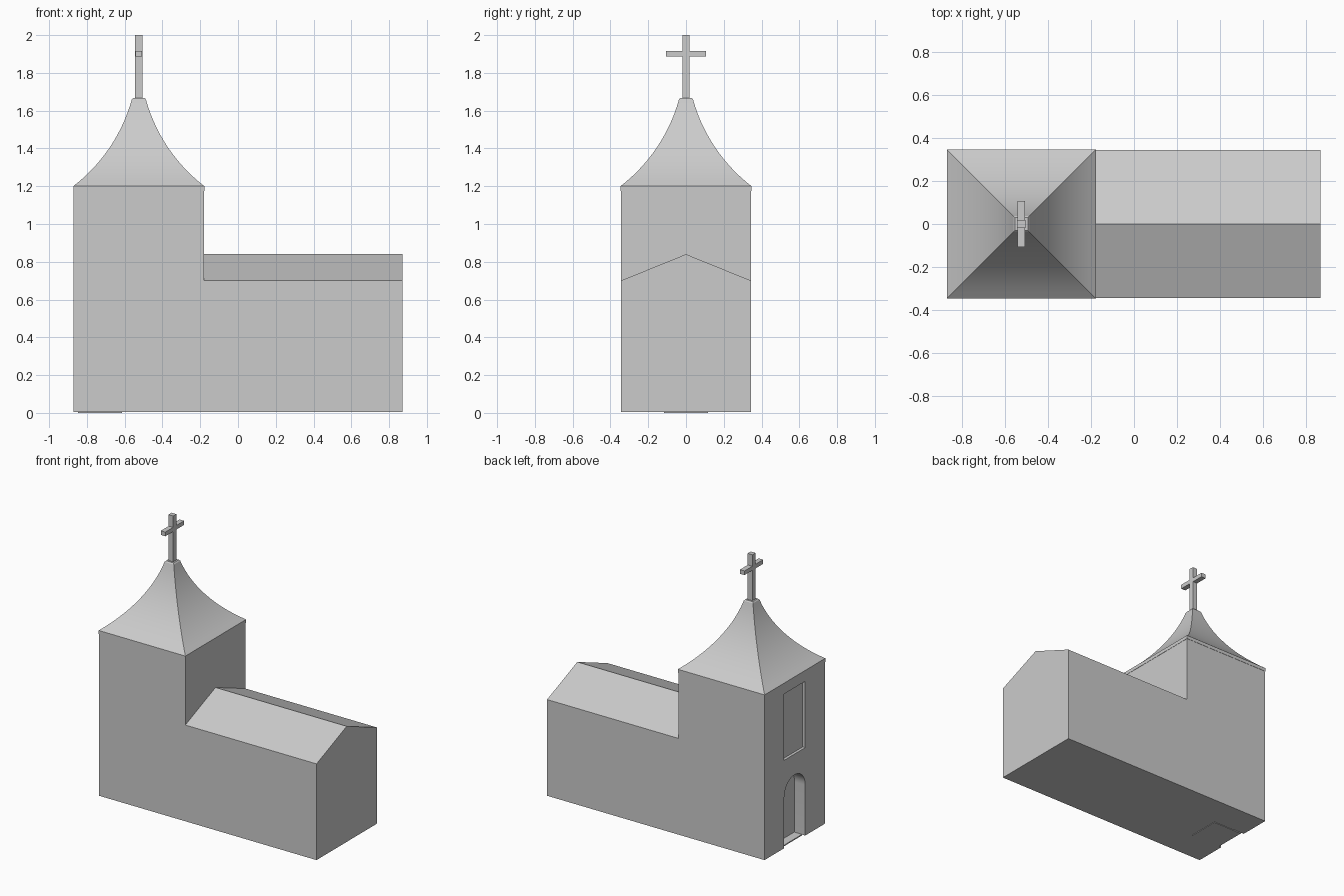
import bpy, bmesh, math

if "Cube" in bpy.data.objects:
    bpy.data.objects.remove(bpy.data.objects["Cube"])

X0, X1, X2 = -0.87, -0.18, 0.87      # tower back, tower/nave joint, nave end
W, BASE = 0.345, 0.004               # half width, body underside
EAVE, RIDGE, TOP = 0.70, 0.84, 1.2
CX = (X0 + X1) / 2


def make(name, verts, faces):
    me = bpy.data.meshes.new(name)
    me.from_pydata(verts, [], faces)
    bm = bmesh.new()
    bm.from_mesh(me)
    bmesh.ops.recalc_face_normals(bm, faces=bm.faces)
    bm.to_mesh(me)
    bm.free()
    ob = bpy.data.objects.new(name, me)
    bpy.context.collection.objects.link(ob)
    return ob


def prism_x(name, outline, xa, xb):
    """Extrude a (y, z) outline from xa to xb."""
    n = len(outline)
    verts = [(x, y, z) for x in (xa, xb) for y, z in outline]
    faces = [list(range(n)), list(range(n, 2 * n))]
    faces += [[i, (i + 1) % n, n + (i + 1) % n, n + i] for i in range(n)]
    return make(name, verts, faces)


def rect(y, za, zb):
    return [(-y, za), (y, za), (y, zb), (-y, zb)]


def carve(target, cutter, op='DIFFERENCE'):
    mod = target.modifiers.new(op, 'BOOLEAN')
    mod.operation, mod.solver, mod.object = op, 'EXACT', cutter
    bpy.context.view_layer.objects.active = target
    bpy.ops.object.modifier_apply(modifier=mod.name)
    bpy.data.objects.remove(cutter, do_unlink=True)


# Tower and nave body: L-shaped side walls joined across, gabled nave roof
side = [(X0, BASE), (X2, BASE), (X2, EAVE), (X1, EAVE), (X1, TOP), (X0, TOP)]
verts = [(x, y, z) for y in (-W, W) for x, z in side]
verts += [(X1, 0, RIDGE), (X2, 0, RIDGE)]
body = make("church_body", verts, [
    [0, 1, 2, 3, 4, 5], [6, 7, 8, 9, 10, 11],      # side walls
    [0, 1, 7, 6], [0, 5, 11, 6], [5, 4, 10, 11],   # underside, front, tower top
    [1, 2, 13, 8, 7], [3, 4, 10, 9, 12],           # gable end, tower inner wall
    [2, 3, 12, 13], [8, 9, 12, 13]])               # nave roof slopes

# Arched doorway and shallow tower window recess
R, SPRING = 0.12, 0.37
arch = [(-R, -0.1), (R, -0.1)]
arch += [(R * math.cos(a), SPRING + R * math.sin(a))
         for a in (math.pi * i / 20 for i in range(21))]
carve(body, prism_x("door_cutter", arch, X0 - 0.1, X0 + 0.085))
carve(body, prism_x("window_cutter", rect(0.12, 0.64, 1.12), X0 - 0.1, X0 + 0.02))

# Door threshold
prism_x("threshold", rect(0.116, 0, 0.008), -0.847, -0.614)

# Flared four-sided spire: concave arc profile of (half width, z)
A0, A1, N = math.radians(37.5), math.radians(74.5), 14
ra, za, rb, zb = W + 0.002, TOP, 0.037, 1.66
kr = (ra - rb) / (math.sin(A1) - math.sin(A0))
kr_z = (zb - za) / (math.cos(A0) - math.cos(A1))
profile = [(ra, TOP - 0.025)]
for i in range(N + 1):
    a = A0 + (A1 - A0) * i / N
    profile.append((ra - kr * (math.sin(a) - math.sin(A0)),
                    za + kr_z * (math.cos(A0) - math.cos(a))))
profile.append((0.03, 1.668))
verts = [(CX + sx * r, sy * r, z) for r, z in profile
         for sx, sy in ((-1, -1), (1, -1), (1, 1), (-1, 1))]
m = len(profile)
faces = [[0, 1, 2, 3], [4 * m - 4 + j for j in range(4)]]
faces += [[4 * i + j, 4 * i + (j + 1) % 4, 4 * i + 4 + (j + 1) % 4, 4 * i + 4 + j]
          for i in range(m - 1) for j in range(4)]
spire = make("spire", verts, faces)

# Cross on top
cross = prism_x("cross", rect(0.018, 1.65, 2.0), CX - 0.019, CX + 0.019)
arm = prism_x("cross_arm", rect(0.107, 1.887, 1.917), CX - 0.018, CX + 0.018)
carve(cross, arm, 'UNION')

# Smooth curved surfaces, sharp corners
for ob in (body, spire):
    bpy.ops.object.select_all(action='DESELECT')
    ob.select_set(True)
    bpy.context.view_layer.objects.active = ob
    bpy.ops.object.shade_smooth_by_angle(angle=math.radians(20))

# Fix arc direction check: spire slope must steepen toward the top
assert profile[1][0] > profile[-2][0]
